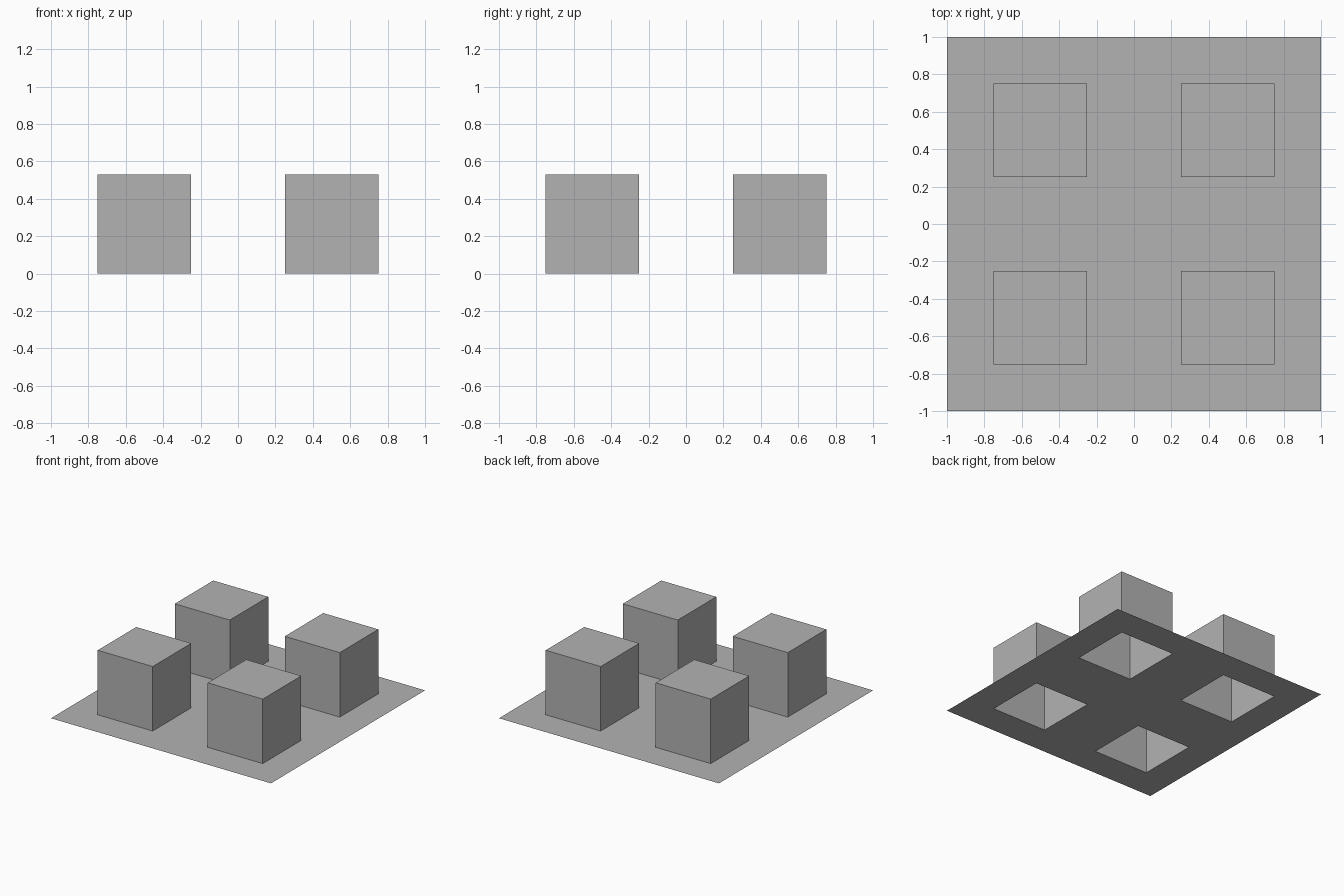
import bpy
import bmesh

cube = bpy.data.objects.get("Cube")
if cube:
    bpy.data.objects.remove(cube, do_unlink=True)

HEIGHT = 0.53
LINES = (-1, -0.75, -0.25, 0.25, 0.75, 1)

# Plain grey material
grey = bpy.data.materials.new("grey")
grey.use_nodes = True
colour = (0.45, 0.45, 0.45, 1)
grey.diffuse_color = colour
grey.node_tree.nodes["Principled BSDF"].inputs["Base Color"].default_value = colour

# Thin sheet divided into uneven strips
bm = bmesh.new()
bmesh.ops.create_grid(bm, x_segments=5, y_segments=5, size=1)
for v in bm.verts:
    v.co.x = LINES[round((v.co.x + 1) * 2.5)]
    v.co.y = LINES[round((v.co.y + 1) * 2.5)]
    v.co.z = 0


def is_block(face):
    c = face.calc_center_median()
    return abs(abs(c.x) - 0.5) < 0.01 and abs(abs(c.y) - 0.5) < 0.01


# Four hollow blocks raised out of the sheet, open underneath
raised = bmesh.ops.extrude_discrete_faces(bm, faces=[f for f in bm.faces if is_block(f)])
for face in raised["faces"]:
    bmesh.ops.translate(bm, vec=(0, 0, HEIGHT), verts=face.verts[:])
bm.normal_update()

mesh = bpy.data.meshes.new("base_with_blocks")
bm.to_mesh(mesh)
bm.free()
mesh.materials.append(grey)
base = bpy.data.objects.new("base_with_blocks", mesh)
bpy.context.collection.objects.link(base)
